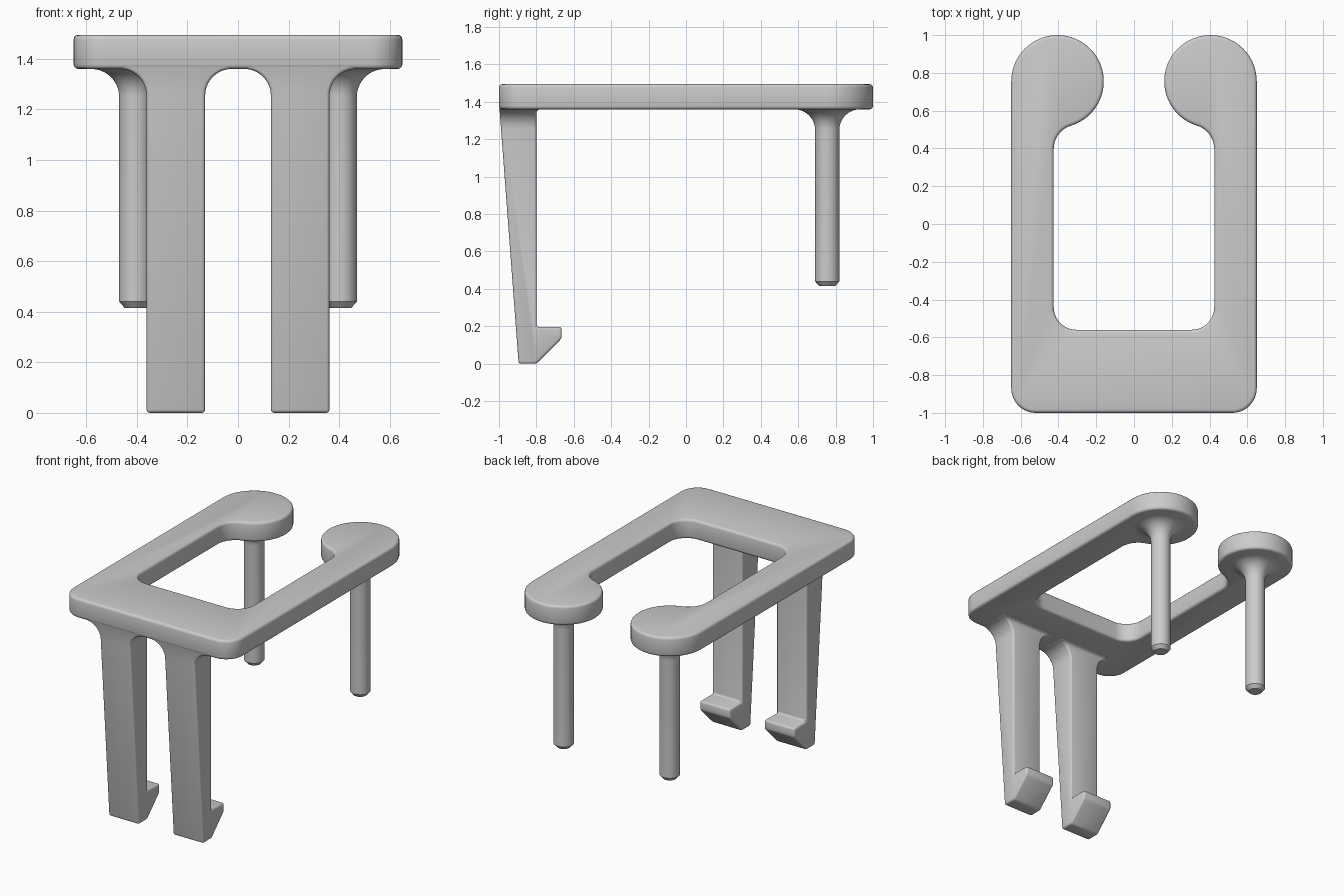
import bpy, bmesh
from math import sin, cos, radians, atan2, degrees, hypot, sqrt
from mathutils import Vector

cube = bpy.data.objects.get("Cube")
if cube:
    bpy.data.objects.remove(cube)

grey = bpy.data.materials.new("light grey plastic")
grey.use_nodes = True
grey.diffuse_color = (0.6, 0.6, 0.6, 1)
grey.node_tree.nodes["Principled BSDF"].inputs["Base Color"].default_value = (0.6, 0.6, 0.6, 1)

TOP, UNDER = 1.495, 1.36          # plate faces
PIN_X, PIN_Y, PAD_R = 0.405, 0.755, 0.245


def arc(cx, cy, r, a0, a1, n=10):
    """Points on an arc, angles in degrees."""
    angles = [radians(a0 + (a1 - a0) * i / n) for i in range(n + 1)]
    return [(cx + r * cos(a), cy + r * sin(a)) for a in angles]


def prism(name, outline, axis, lo, hi):
    """Extrude a 2D outline along x, y or z between lo and hi."""
    place = {"x": lambda p, t: (t, p[0], p[1]),
             "y": lambda p, t: (p[0], t, p[1]),
             "z": lambda p, t: (p[0], p[1], t)}[axis]
    bm = bmesh.new()
    face = bm.faces.new([bm.verts.new(place(p, lo)) for p in outline])
    ext = bmesh.ops.extrude_face_region(bm, geom=[face])
    shift = Vector(place((0, 0), hi - lo))
    bmesh.ops.translate(bm, vec=shift, verts=[v for v in ext["geom"] if isinstance(v, bmesh.types.BMVert)])
    bmesh.ops.recalc_face_normals(bm, faces=bm.faces)
    return to_object(name, bm)


def to_object(name, bm):
    mesh = bpy.data.meshes.new(name)
    bm.to_mesh(mesh)
    bm.free()
    mesh.materials.append(grey)
    obj = bpy.data.objects.new(name, mesh)
    bpy.context.collection.objects.link(obj)
    return obj


def select(obj):
    bpy.ops.object.select_all(action="DESELECT")
    obj.select_set(True)
    bpy.context.view_layer.objects.active = obj


def apply(obj, kind, **settings):
    select(obj)
    mod = obj.modifiers.new(kind.lower(), kind)
    for key, value in settings.items():
        setattr(mod, key, value)
    bpy.ops.object.modifier_apply(modifier=mod.name)


def round_edges(obj, width):
    apply(obj, "BEVEL", width=width, segments=3, limit_method="ANGLE",
          angle_limit=radians(30), use_clamp_overlap=False)


def smooth(obj):
    select(obj)
    bpy.ops.object.shade_smooth_by_angle(angle=radians(32))


# Top plate: open frame whose arms end in round pads
neck = 0.13
neck_x = 0.425 - neck
drop = sqrt((PAD_R + neck) ** 2 - (PIN_X - neck_x) ** 2)
turn = degrees(atan2(drop, PIN_X - neck_x))
half = arc(0.305, -0.44, 0.12, -90, 0)
half += arc(neck_x, PIN_Y - drop, neck, 0, turn)
half += arc(PIN_X, PIN_Y, PAD_R, 180 + turn, 0, 40)[1:]
half += arc(0.52, -0.87, 0.13, 0, -90)
plate = prism("top_plate", half + [(-x, y) for x, y in reversed(half)], "z", UNDER, TOP)
round_edges(plate, 0.018)
smooth(plate)

# Clip legs: flared front outline intersected with a hooked side outline
flare = 0.105
ROOT = UNDER + 0.06
front = [(0.13, 0), (0.362, 0)]
front += arc(0.362 + flare, UNDER - flare, flare, 180, 90)
front += [(0.362 + flare, ROOT), (0.13 - flare, ROOT)]
front += arc(0.13 - flare, UNDER - flare, flare, 90, 0)
side = [(-0.998, ROOT), (-0.997, UNDER), (-0.895, 0), (-0.8, 0), (-0.665, 0.135),
        (-0.665, 0.197), (-0.8, 0.197)]
side += arc(-0.78, UNDER - 0.02, 0.02, 180, 90, 4) + [(-0.78, ROOT)]
leg = prism("clip_legs", front, "y", -1.2, -0.5)
tool = prism("leg_side_cutter", side, "x", -0.3, 0.8)
tool.hide_render = True
apply(leg, "BOOLEAN", operation="INTERSECT", object=tool, solver="EXACT")
bpy.data.objects.remove(tool)
round_edges(leg, 0.013)
apply(leg, "MIRROR", use_axis=(True, False, False), use_mirror_merge=False)
smooth(leg)

# Round pins: lathed profile with a chamfered tip and a flared root
pin_r, root = 0.065, 0.11
profile = [(0, 0.415), (0.043, 0.415), (pin_r, 0.44)]
profile += arc(pin_r + root, UNDER - root, root, 180, 90)
profile += [(pin_r + root, UNDER + 0.03), (0, UNDER + 0.03)]
for name, sign in (("left_pin", 1), ("right_pin", -1)):
    bm = bmesh.new()
    verts = [bm.verts.new((r, 0, z)) for r, z in profile]
    edges = [bm.edges.new(pair) for pair in zip(verts, verts[1:])]
    bmesh.ops.spin(bm, geom=verts + edges, axis=(0, 0, 1), cent=(0, 0, 0),
                   angle=radians(360), steps=40)
    bmesh.ops.remove_doubles(bm, verts=bm.verts, dist=0.0005)
    bmesh.ops.recalc_face_normals(bm, faces=bm.faces)
    pin = to_object(name, bm)
    pin.location = (sign * PIN_X, PIN_Y, 0)
    smooth(pin)
